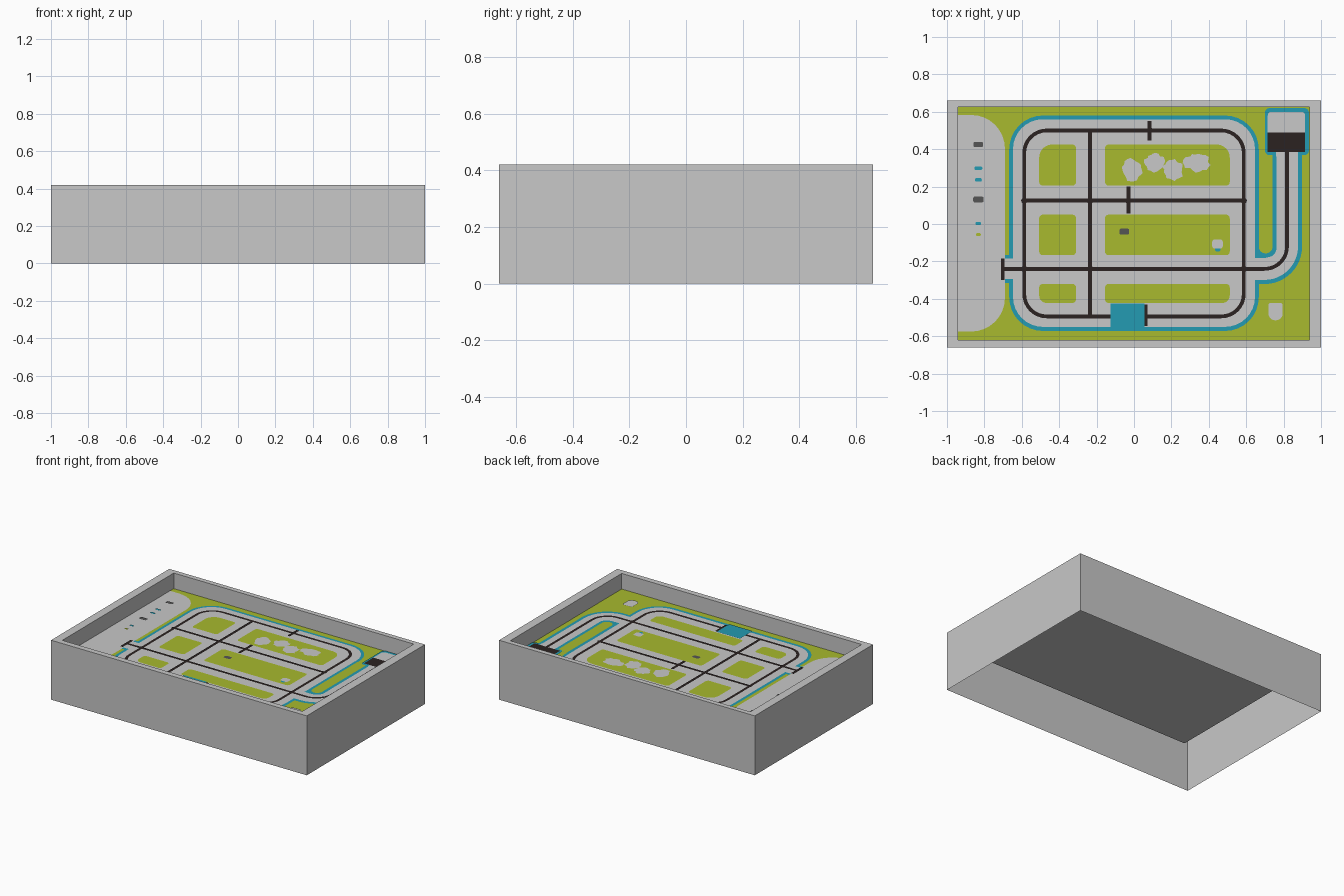
import bpy, bmesh, math, random
from mathutils import Vector

if "Cube" in bpy.data.objects:
    bpy.data.objects.remove(bpy.data.objects["Cube"])

random.seed(4)


def material(name, hex_colour):
    c = [int(hex_colour[i:i + 2], 16) / 255 for i in (0, 2, 4)]
    m = bpy.data.materials.new(name)
    m.diffuse_color = [((v + 0.055) / 1.055) ** 2.4 if v > 0.04 else v / 12.92 for v in c] + [1]
    m.use_nodes = True
    m.node_tree.nodes["Principled BSDF"].inputs["Base Color"].default_value = m.diffuse_color
    return m


GREY = material("light_grey", "C8C8C8")
GREEN = material("grass_green", "A8BA2E")
TEAL = material("kerb_teal", "249BB2")
BLACK = material("line_black", "2B2221")
DARK = material("dark_grey", "555555")

FLOOR = 0.309      # height of the tray floor
STEP = 0.0008      # height between painted layers


def mesh_object(name, verts, faces, mat):
    me = bpy.data.meshes.new(name)
    me.from_pydata(verts, [], faces)
    me.materials.append(mat)
    ob = bpy.data.objects.new(name, me)
    bpy.context.collection.objects.link(ob)
    return ob


def plate(name, pts, layer, mat):
    z = FLOOR + layer * STEP
    return mesh_object(name, [(x, y, z) for x, y in pts], [list(range(len(pts)))], mat)


def rounded(x0, x1, y0, y1, r=0.0):
    """Counter-clockwise rectangle; r is one radius or four (BL, BR, TR, TL)."""
    radii = r if isinstance(r, tuple) else (r,) * 4
    pts = []
    for i, (cx, cy, sx, sy) in enumerate(((x0, y0, 1, 1), (x1, y0, -1, 1),
                                          (x1, y1, -1, -1), (x0, y1, 1, -1))):
        q = radii[i]
        if q == 0:
            pts.append((cx, cy))
            continue
        for k in range(9):
            a = math.pi + (i + k / 8) * math.pi / 2
            pts.append((cx + sx * q + q * math.cos(a), cy + sy * q + q * math.sin(a)))
    return pts


def box_plate(name, x0, x1, y0, y1, layer, mat, r=0.0):
    return plate(name, rounded(x0, x1, y0, y1, r), layer, mat)


def ribbon(name, pts, width, layer, mat, closed=False):
    """Flat strip of constant width along a path."""
    p = [Vector(q) for q in pts]
    n, z = len(p), FLOOR + layer * STEP
    verts = []
    for i in range(n):
        a = p[i - 1] if closed or i > 0 else p[i]
        b = p[(i + 1) % n] if closed or i < n - 1 else p[i]
        d = (b - a).normalized()
        side = Vector((-d.y, d.x)) * width / 2
        for q in (p[i] - side, p[i] + side):
            verts.append((q.x, q.y, z))
    faces = []
    for i in range(n if closed else n - 1):
        j = (i + 1) % n
        faces.append((2 * i, 2 * j, 2 * j + 1, 2 * i + 1))
    return mesh_object(name, verts, faces, mat)


# Tray: outer walls, rim, inner walls and sunken floor, hollow underneath
bm = bmesh.new()
levels = [(-1, 1, -0.66, 0.66, 0), (-1, 1, -0.66, 0.66, 0.42),
          (-0.94, 0.937, -0.62, 0.625, 0.42), (-0.94, 0.937, -0.62, 0.625, FLOOR)]
rings = [[bm.verts.new((x, y, z)) for x, y in rounded(x0, x1, y0, y1)]
         for x0, x1, y0, y1, z in levels]
for lo, hi in zip(rings, rings[1:]):
    for i in range(4):
        j = (i + 1) % 4
        bm.faces.new((lo[i], lo[j], hi[j], hi[i]))
bm.faces.new(rings[-1])
me = bpy.data.meshes.new("tray")
bm.to_mesh(me)
bm.free()
me.materials.append(GREY)
bpy.context.collection.objects.link(bpy.data.objects.new("tray", me))

# Grass and the paved area on the left
box_plate("grass", -0.94, 0.937, -0.62, 0.625, 1, GREEN)
box_plate("left_paving", -0.94, -0.69, -0.575, 0.583, 2, GREY, (0, 0.18, 0.18, 0))

# Kerbs lie under the road, so a teal edge shows around it
branch = [(0.5, -0.24), (0.6, -0.24)]
for k in range(13):
    a = -math.pi / 2 + k / 12 * math.pi / 2
    branch.append((0.698 + 0.12 * math.cos(a), -0.12 + 0.12 * math.sin(a)))
branch.append((0.818, 0.39))
box_plate("loop_kerb", -0.667, 0.667, -0.572, 0.58, 3, TEAL, 0.18)
ribbon("branch_kerb", branch, 0.162, 3.2, TEAL)
box_plate("gate_kerb", -0.69, -0.64, -0.315, -0.165, 3.4, TEAL)
box_plate("loop_road", -0.647, 0.647, -0.55, 0.56, 4, GREY, 0.16)
ribbon("branch_road", branch, 0.118, 4.2, GREY)
box_plate("gate_road", -0.72, -0.63, -0.295, -0.185, 4.4, GREY)

# Strip of grass between loop and branch
box_plate("strip_kerb", 0.647, 0.762, -0.178, 0.38, 5, TEAL, (0.05, 0.05, 0, 0))
box_plate("strip_grass", 0.667, 0.741, -0.157, 0.38, 6, GREEN, (0.036, 0.036, 0, 0))

# Parking bay at the end of the branch
box_plate("bay_kerb", 0.7, 0.935, 0.368, 0.62, 7, TEAL, 0.025)
box_plate("bay_floor", 0.715, 0.915, 0.49, 0.6, 8, GREY, (0, 0, 0.02, 0.02))
box_plate("bay_entry", 0.76, 0.877, 0.36, 0.39, 8, GREY)
box_plate("bay_mat", 0.715, 0.915, 0.385, 0.49, 9, BLACK)

# Green blocks inside the loop
for row, (y0, y1) in enumerate(((0.205, 0.425), (-0.167, 0.05), (-0.422, -0.32))):
    for col, (x0, x1) in enumerate(((-0.507, -0.31), (-0.155, 0.512))):
        r = [0.02] * 4
        if row != 1:                       # larger radius on the outside corner
            r[(3, 2)[col] if row == 0 else (0, 1)[col]] = 0.07 if row == 0 else 0.04
        box_plate(f"block_{row}_{col}", x0, x1, y0, y1, 6, GREEN, tuple(r))

# Black guide lines
W = 0.02
ribbon("loop_line", rounded(-0.587, 0.587, -0.494, 0.5, 0.12), W, 9, BLACK, True)
ribbon("branch_line", [(-0.7, -0.24)] + branch, W, 9.2, BLACK)
ribbon("middle_line", [(-0.587, 0.125), (0.587, 0.125)], W, 9.4, BLACK)
ribbon("cross_line", [(-0.235, -0.494), (-0.235, 0.5)], W, 9.6, BLACK)
for i, (x, y0, y1) in enumerate(((-0.702, -0.3, -0.185), (0.083, 0.447, 0.55),
                                 (-0.03, 0.055, 0.2), (0.063, -0.545, -0.43))):
    ribbon(f"stop_line_{i}", [(x, y0), (x, y1)], W, 10, BLACK)
for i, (x, y) in enumerate(((-0.587, 0.125), (-0.235, 0.125), (0.587, 0.125), (-0.587, -0.24),
                            (-0.235, -0.24), (0.587, -0.24), (0.083, 0.5), (-0.03, 0.125))):
    plate(f"junction_{i}", [(x + 0.017 * math.cos(k * math.pi / 4), y + 0.017 * math.sin(k * math.pi / 4))
                            for k in range(8)], 10.4, BLACK)

# Teal crossing
box_plate("crossing", -0.125, 0.057, -0.565, -0.425, 11, TEAL)

# Ragged grey bushes painted on the upper block
for i, (x, y, w, h) in enumerate(((-0.01, 0.29, 0.1, 0.1), (0.11, 0.33, 0.09, 0.085),
                                  (0.21, 0.29, 0.095, 0.1), (0.338, 0.33, 0.12, 0.085))):
    pts = []
    for k in range(22):
        a, s = k * math.tau / 22, random.uniform(0.47, 0.66)
        pts.append((x + w * s * math.cos(a), y + h * s * math.sin(a)))
    plate(f"bush_{i}", pts, 8, GREY)

# Small painted marks
box_plate("shield_tip", 0.433, 0.462, -0.148, -0.12, 7.5, TEAL, 0.012)
box_plate("small_shield", 0.418, 0.475, -0.132, -0.082, 8, GREY, 0.014)
box_plate("large_shield", 0.719, 0.795, -0.515, -0.422, 8, GREY, (0.036, 0.036, 0.012, 0.012))
box_plate("block_mark", -0.078, -0.026, -0.057, -0.024, 8, DARK, 0.01)
for i, (y, w, h, mat) in enumerate(((0.425, 0.052, 0.026, DARK), (0.298, 0.042, 0.018, TEAL),
                                    (0.236, 0.036, 0.018, TEAL), (0.131, 0.055, 0.03, DARK),
                                    (0.003, 0.03, 0.016, TEAL), (-0.057, 0.026, 0.016, GREEN))):
    box_plate(f"paving_mark_{i}", -0.832 - w / 2, -0.832 + w / 2, y - h / 2, y + h / 2, 8, mat, 0.007)
